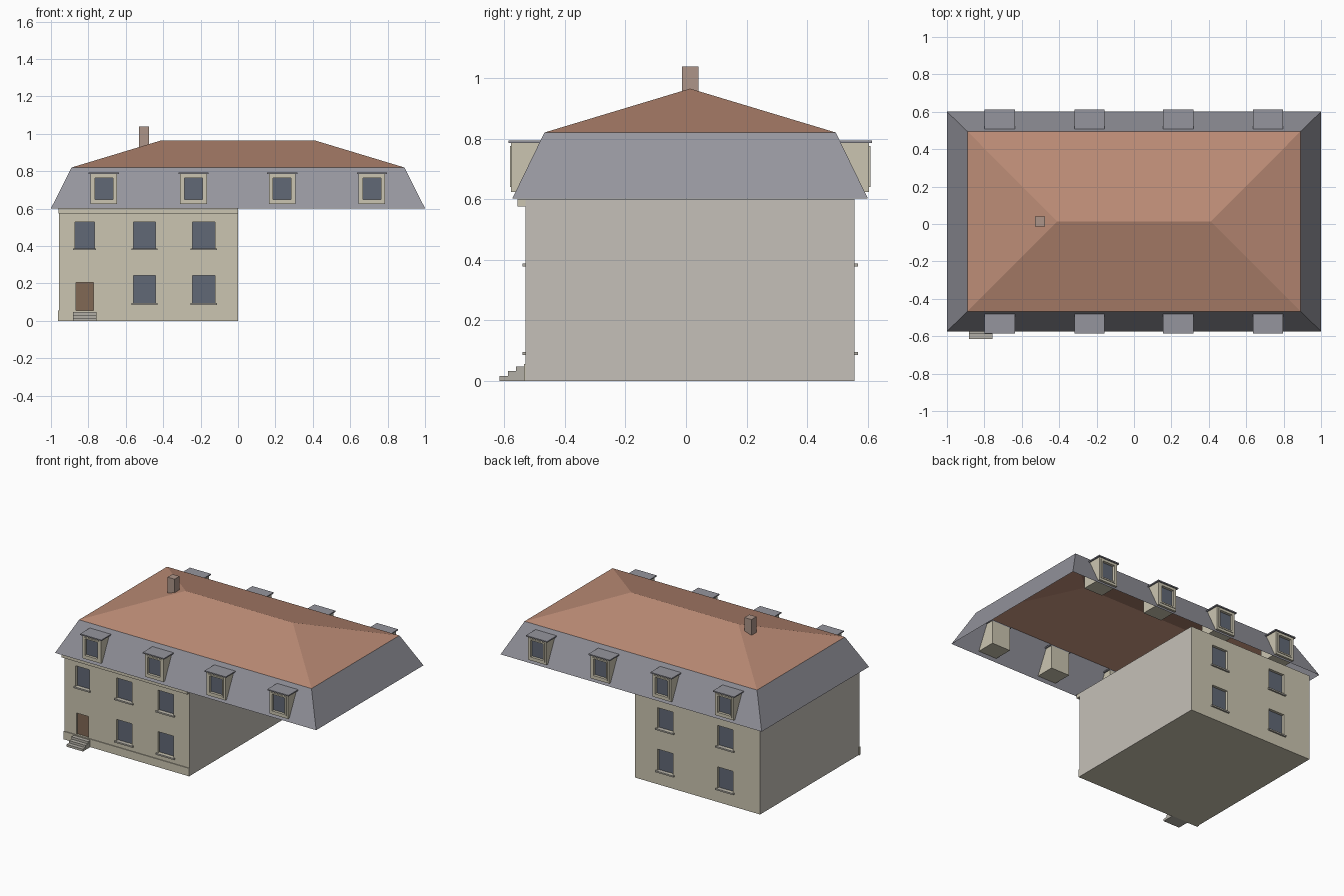
import bpy, bmesh

if "Cube" in bpy.data.objects:
    bpy.data.objects.remove(bpy.data.objects["Cube"])

CY = 0.0135          # y of the house axis
WALL = 0.543         # half depth of the walls


def material(name, rgb):
    m = bpy.data.materials.new(name)
    m.diffuse_color = (*rgb, 1)
    m.use_nodes = True
    m.node_tree.nodes["Principled BSDF"].inputs["Base Color"].default_value = m.diffuse_color
    return m


CREAM = material("cream render", (0.60, 0.56, 0.44))
PARTY = material("party wall", (0.56, 0.53, 0.48))
TILE = material("clay tile", (0.50, 0.26, 0.18))
SLATE = material("slate", (0.30, 0.30, 0.34))
GLASS = material("glass", (0.12, 0.14, 0.18))
WOOD = material("door wood", (0.22, 0.14, 0.09))
STONE = material("stone", (0.45, 0.43, 0.38))
BRICK = material("chimney brick", (0.42, 0.30, 0.25))


def mesh_object(name, verts, faces, mat=None):
    me = bpy.data.meshes.new(name)
    me.from_pydata(verts, [], faces)
    bm = bmesh.new()
    bm.from_mesh(me)
    bmesh.ops.recalc_face_normals(bm, faces=bm.faces)
    bm.to_mesh(me)
    bm.free()
    ob = bpy.data.objects.new(name, me)
    bpy.context.collection.objects.link(ob)
    if mat:
        me.materials.append(mat)
    return ob


def boxes(name, specs, mat=None):
    """One object made of boxes (x0, x1, y0, y1, z0, z1)."""
    verts, faces = [], []
    for x0, x1, y0, y1, z0, z1 in specs:
        n = len(verts)
        verts += [(x, y, z) for x in (x0, x1) for y in (y0, y1) for z in (z0, z1)]
        faces += [[n + i for i in f] for f in
                  ((0, 1, 3, 2), (4, 6, 7, 5), (0, 4, 5, 1), (2, 3, 7, 6), (0, 2, 6, 4), (1, 5, 7, 3))]
    return mesh_object(name, verts, faces, mat)


def span(side, d0, d1):
    """y range between two distances from the axis, side -1 front, +1 back."""
    return tuple(sorted((CY + side * d0, CY + side * d1)))


def cut(ob, specs):
    cutter = boxes("cutter", specs)
    cutter.hide_render = True
    mod = ob.modifiers.new("openings", "BOOLEAN")
    mod.operation = "DIFFERENCE"
    mod.solver = "EXACT"
    mod.object = cutter
    bpy.context.view_layer.objects.active = ob
    bpy.ops.object.modifier_apply(modifier=mod.name)
    bpy.data.objects.remove(cutter)


# window positions: side, x centre, half width, z0, z1
UP, LOW = (0.388, 0.53), (0.095, 0.243)
windows = [(-1, -0.82, 0.052, *UP)]
windows += [(-1, x, 0.06, *z) for x in (-0.50, -0.183) for z in (UP, LOW)]
windows += [(1, x, 0.06, *z) for x in (-0.69, -0.23) for z in (UP, LOW)]
door = (-1, -0.82, 0.047, 0.056, 0.205)


def opening(o, d0, d1):
    side, x, w, z0, z1 = o
    return (x - w, x + w, *span(side, d0, d1), z0, z1)


# walls with recessed openings, plain party walls at the ends
walls = boxes("walls", [(-0.957, 0, *span(1, -WALL, WALL), 0, 0.6)], CREAM)
cut(walls, [opening(o, WALL - 0.02, WALL + 0.05) for o in windows + [door]])
walls.data.materials.append(PARTY)
for p in walls.data.polygons:
    if abs(p.normal.x) > 0.9 and p.area > 0.3:
        p.material_index = 1

# panes, door leaf and sills
boxes("window_panes", [opening(o, WALL - 0.025, WALL - 0.018) for o in windows], GLASS)
boxes("door", [opening(door, WALL - 0.025, WALL - 0.012)], WOOD)
boxes("window_sills", [(x - w - 0.01, x + w + 0.01, *span(s, WALL - 0.02, WALL + 0.011), z0 - 0.01, z0)
                       for s, x, w, z0, z1 in windows], STONE)

# front plinth, cornice and entrance steps
boxes("plinth", [(-0.962, 0, -0.535, -0.52, 0, 0.055)], CREAM)
boxes("cornice", [(-0.96, 0, -0.557, -0.52, 0.575, 0.6)], CREAM)
boxes("entrance_steps", [(-0.882, -0.757, -0.615 + 0.027 * i, -0.53, 0.016 * i, 0.016 * (i + 1))
                         for i in range(3)], STONE)


# roof: open mansard skirt and shallow hip above it
def ring(hx, hy, z):
    return [(sx * hx, CY + sy * hy, z) for sx, sy in ((-1, -1), (1, -1), (1, 1), (-1, 1))]


eaves, brk = ring(1.0, 0.587, 0.602), ring(0.89, 0.481, 0.82)
mesh_object("mansard_slope", eaves + brk,
            [(i, (i + 1) % 4, 4 + (i + 1) % 4, 4 + i) for i in range(4)], SLATE)
mesh_object("hip_roof", brk + [(-0.41, CY, 0.965), (0.41, CY, 0.965)],
            [(0, 1, 5, 4), (1, 2, 5), (2, 3, 4, 5), (3, 0, 4)], TILE)
boxes("chimney", [(-0.53, -0.476, CY - 0.027, CY + 0.027, 0.91, 1.038)], BRICK)

# dormers on both long sides
dormers = [(s, x) for s in (-1, 1) for x in (-0.717, -0.238, 0.236, 0.716)]


def dormer_boxes(w, d0, d1, z0, z1):
    return [(x - w, x + w, *span(s, d0, d1), z0, z1) for s, x in dormers]


hole = dormer_boxes(0.048, 0.575, 0.65, 0.65, 0.765)
body = boxes("dormer_bodies", dormer_boxes(0.071, 0.445, 0.591, 0.624, 0.785), CREAM)
cut(body, hole)
frame = boxes("dormer_frames", dormer_boxes(0.058, 0.58, 0.595, 0.64, 0.775), CREAM)
cut(frame, dormer_boxes(0.048, 0.5, 0.65, 0.65, 0.765))
boxes("dormer_panes", dormer_boxes(0.048, 0.57, 0.577, 0.65, 0.765), GLASS)
boxes("dormer_roofs", dormer_boxes(0.081, 0.445, 0.6, 0.785, 0.793), SLATE)
